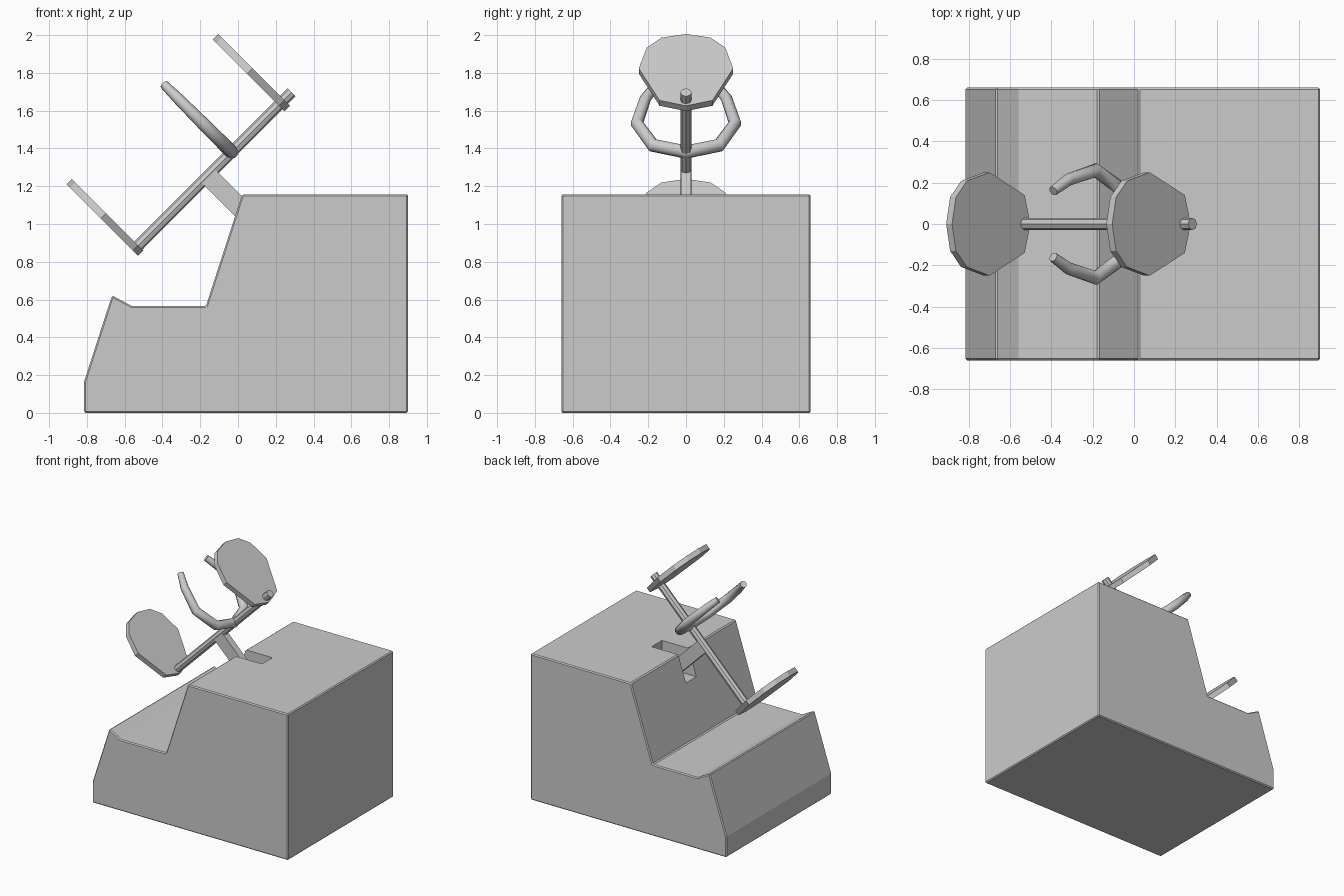
import bpy, bmesh
from mathutils import Vector, Matrix

if "Cube" in bpy.data.objects:
    bpy.data.objects.remove(bpy.data.objects["Cube"])

R2 = 0.5 ** 0.5
AX = Vector((R2, 0, R2))      # rod direction
UP = Vector((-R2, 0, R2))     # in-plane "up" of the tilted parts
SIDE = Vector((0, 1, 0))


def make_object(name, bm):
    bmesh.ops.recalc_face_normals(bm, faces=bm.faces)
    me = bpy.data.meshes.new(name)
    bm.to_mesh(me)
    bm.free()
    ob = bpy.data.objects.new(name, me)
    bpy.context.collection.objects.link(ob)
    return ob


def prism(name, points, offset):
    bm = bmesh.new()
    face = bm.faces.new([bm.verts.new(p) for p in points])
    ext = bmesh.ops.extrude_face_region(bm, geom=[face])
    bmesh.ops.translate(bm, vec=offset,
                        verts=[v for v in ext["geom"] if isinstance(v, bmesh.types.BMVert)])
    return make_object(name, bm)


def tube(name, path, radii, sides):
    bm = bmesh.new()
    rings = []
    for i, p in enumerate(path):
        t = (path[min(i + 1, len(path) - 1)] - path[max(i - 1, 0)]).normalized()
        ref = SIDE if abs(t.dot(SIDE)) > 0.999 or abs(t.dot(AX)) > 0.9 else AX
        if abs(t.dot(ref)) > 0.9:
            ref = AX
        a = (ref - t * ref.dot(t)).normalized()
        b = t.cross(a)
        rings.append([bm.verts.new(p + (Matrix.Rotation(6.2831853 * k / sides, 3, t) @ a) * radii[i])
                      for k in range(sides)])
    for r, s in zip(rings, rings[1:]):
        for k in range(sides):
            n = (k + 1) % sides
            bm.faces.new((r[k], r[n], s[n], s[k]))
    bm.faces.new(rings[0])
    bm.faces.new(rings[-1])
    return make_object(name, bm)


# Stepped body
profile = [(-.815, 0), (.9, 0), (.9, 1.157), (.022, 1.157), (-.17, .565),
           (-.56, .565), (-.667, .622), (-.815, .165)]
body = prism("body", [Vector((x, -.66, z)) for x, z in profile], Vector((0, 1.32, 0)))
bev = body.modifiers.new("edge_bevel", "BEVEL")
bev.width, bev.segments = .008, 1

# Slot cut for the arm
slot = prism("slot_cutter", [Vector((x, -.065, z)) for x, z in
             [(-.15, .95), (.255, .95), (.255, 1.3), (-.15, 1.3)]], Vector((0, .13, 0)))
slot.hide_render = True
slot.hide_viewport = True
cut = body.modifiers.new("slot", "BOOLEAN")
cut.object, cut.operation, cut.solver = slot, "DIFFERENCE", "EXACT"

# Arm between slot and rod
arm_top = Vector((-.158, -.027, 1.255))
arm_pts = [arm_top - AX * .05, arm_top + AX * .05,
           arm_top + AX * .05 - UP * .36, arm_top - AX * .05 - UP * .36]
prism("arm", arm_pts, Vector((0, .054, 0)))

# Long tilted rod
rod = tube("rod", [Vector((-.53, 0, .883)), Vector((.283, 0, 1.697))], [.03, .03], 8)

# Two rounded paddles, outline mirrored about the middle
half = [(.14, .04), (.25, .28), (.208, .435), (.13, .51)]
outline = [(0, 0)] + half + [(0, .537)] + [(-y, v) for y, v in reversed(half)]
for name, base in (("lower_paddle", Vector((-.515, 0, .845))),
                   ("upper_paddle", Vector((.26, 0, 1.612)))):
    prism(name, [base - AX * .02 + SIDE * y + UP * v for y, v in outline], AX * .04)

# Open horseshoe ring around the middle of the rod
base = Vector((-.034, 0, 1.381))
side = [(.175, .05), (.26, .215), (.215, .40), (.16, .505)]
pts = [(-y, v) for y, v in reversed(side)] + [(0, 0)] + side
radii = [.024, .03, .034, .036, .036, .036, .034, .03, .024]
ring = tube("horseshoe_ring", [base + SIDE * y + UP * v for y, v in pts], radii, 10)

# Smooth the round tubes
for ob in (rod, ring):
    bpy.ops.object.select_all(action="DESELECT")
    ob.select_set(True)
    bpy.context.view_layer.objects.active = ob
    bpy.ops.object.shade_smooth_by_angle(angle=.7)
